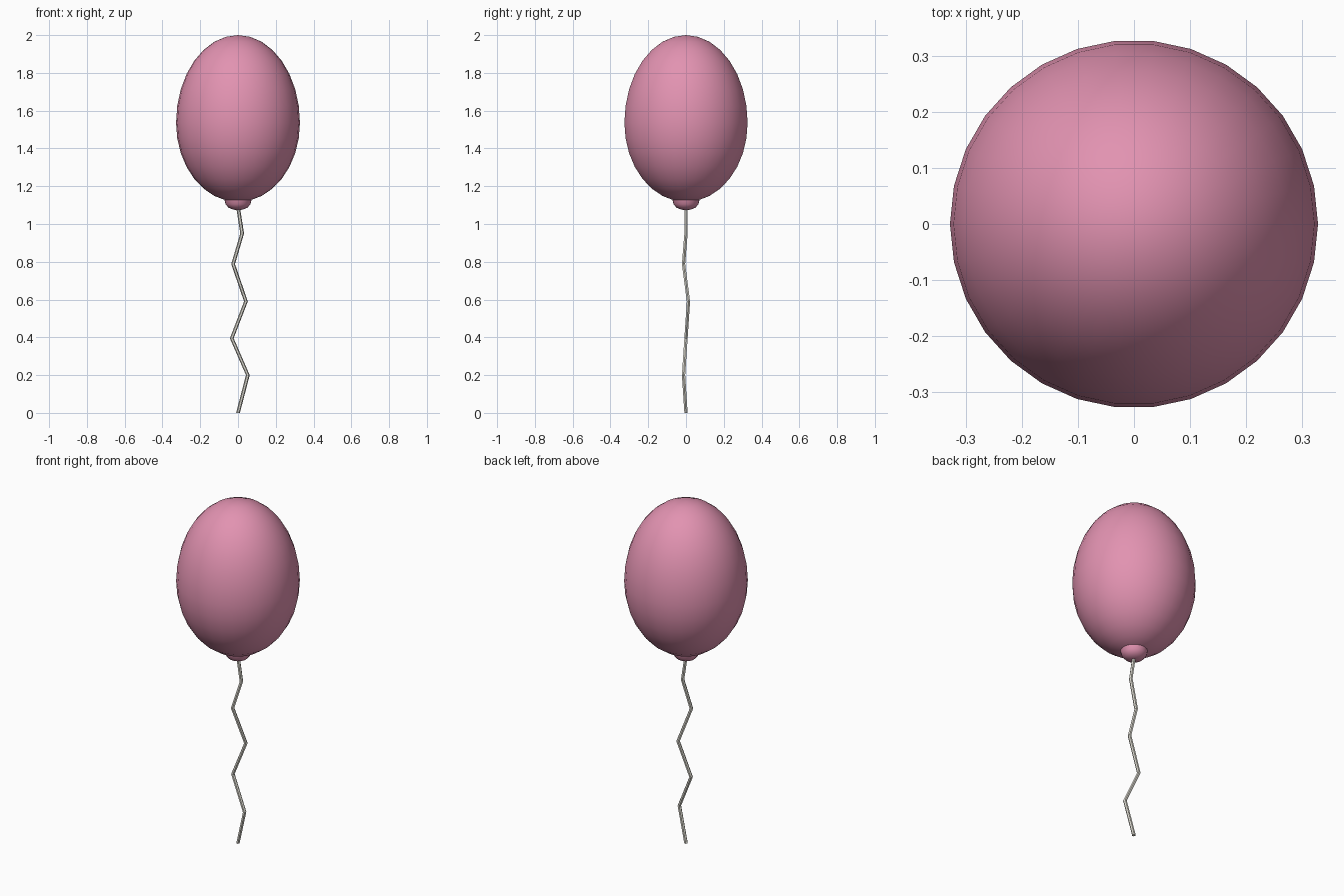
import bpy
import bmesh
import math
from mathutils import Vector

cube = bpy.data.objects.get("Cube")
if cube:
    bpy.data.objects.remove(cube)


def make_material(name, rgb):
    mat = bpy.data.materials.new(name)
    mat.use_nodes = True
    color = (*rgb, 1.0)
    mat.diffuse_color = color
    mat.node_tree.nodes["Principled BSDF"].inputs["Base Color"].default_value = color
    return mat


def finish(name, bm, mat, angle):
    bmesh.ops.recalc_face_normals(bm, faces=bm.faces)
    mesh = bpy.data.meshes.new(name)
    bm.to_mesh(mesh)
    bm.free()
    mesh.materials.append(mat)
    obj = bpy.data.objects.new(name, mesh)
    bpy.context.collection.objects.link(obj)
    bpy.ops.object.select_all(action="DESELECT")
    obj.select_set(True)
    bpy.context.view_layer.objects.active = obj
    bpy.ops.object.shade_smooth_by_angle(angle=math.radians(angle))
    return obj


def lathe(name, profile, sides, mat, angle=40):
    """Spin (radius, height) points around the z axis."""
    bm = bmesh.new()
    verts = [bm.verts.new((r, 0, z)) for r, z in profile]
    edges = [bm.edges.new(pair) for pair in zip(verts, verts[1:])]
    bmesh.ops.spin(bm, geom=verts + edges, axis=(0, 0, 1), cent=(0, 0, 0),
                   angle=math.tau, steps=sides)
    bmesh.ops.remove_doubles(bm, verts=bm.verts, dist=0.0005)
    return finish(name, bm, mat, angle)


def tube(name, points, radius, sides, mat):
    """Sweep a level ring along the points and cap both ends."""
    bm = bmesh.new()
    rings = []
    for p in points:
        ring = []
        for i in range(sides):
            a = math.tau * i / sides
            offset = Vector((math.cos(a), math.sin(a), 0)) * radius
            ring.append(bm.verts.new(Vector(p) + offset))
        rings.append(ring)
    for low, high in zip(rings, rings[1:]):
        for i in range(sides):
            j = (i + 1) % sides
            bm.faces.new((low[i], low[j], high[j], high[i]))
    bm.faces.new(rings[0])
    bm.faces.new(rings[-1])
    return finish(name, bm, mat, 30)


pink = make_material("balloon pink", (0.76, 0.29, 0.44))
cream = make_material("string cream", (0.74, 0.72, 0.65))

# Balloon: egg shape, taller above its widest ring than below
RADIUS, WAIST, TOP, BOTTOM = 0.328, 1.535, 2.0, 1.117
RINGS = 16
body = []
for i in range(RINGS + 1):
    a = math.pi * i / RINGS
    half = TOP - WAIST if i <= RINGS / 2 else WAIST - BOTTOM
    body.append((RADIUS * math.sin(a), WAIST + half * math.cos(a)))
lathe("balloon_body", body, 30, pink)

# Knot: small flared lip below the balloon
lathe("balloon_knot", [(0, 1.128), (0.072, 1.128), (0.066, 1.105),
                       (0.05, 1.086), (0.025, 1.076), (0, 1.074)], 24, pink)

# String: kinked thin tube hanging to the ground
tube("balloon_string", [(0, 0, 0), (0.052, -0.013, 0.2), (-0.033, 0, 0.395),
                        (0.042, 0.013, 0.59), (-0.026, -0.013, 0.788),
                        (0.022, 0, 0.95), (0, 0, 1.09)], 0.01, 6, cream)
